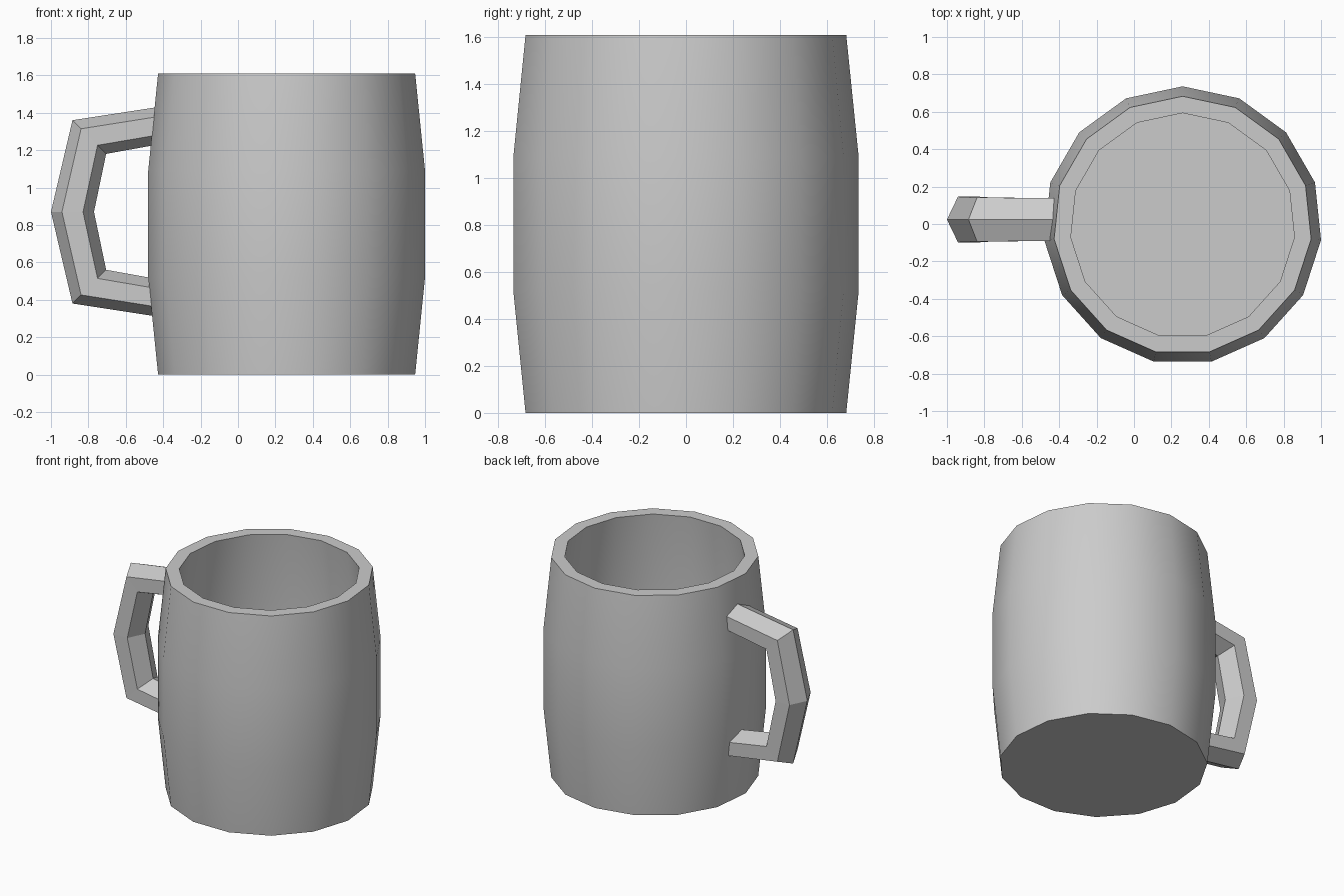
import bpy, bmesh, math

if "Cube" in bpy.data.objects:
    bpy.data.objects.remove(bpy.data.objects["Cube"])

CX, CY, SIDES = 0.26, -0.008, 15


def make_object(name, rings):
    """Bridge a list of equal-length point rings and cap both ends."""
    bm = bmesh.new()
    loops = [[bm.verts.new(p) for p in ring] for ring in rings]
    n = len(loops[0])
    for a, b in zip(loops, loops[1:]):
        for i in range(n):
            j = (i + 1) % n
            bm.faces.new((a[i], a[j], b[j], b[i]))
    bm.faces.new(loops[0][::-1])
    bm.faces.new(loops[-1])
    bmesh.ops.recalc_face_normals(bm, faces=bm.faces)
    mesh = bpy.data.meshes.new(name)
    bm.to_mesh(mesh)
    bm.free()
    obj = bpy.data.objects.new(name, mesh)
    bpy.context.collection.objects.link(obj)
    return obj


def circle(r, z):
    angles = [math.pi / 2 + 2 * math.pi * i / SIDES for i in range(SIDES)]
    return [(CX + r * math.cos(a), CY + r * math.sin(a), z) for a in angles]


# Barrel-shaped cup: outer wall up, over the rim, inner wall down to the floor
profile = [(0.691, 0), (0.744, 0.52), (0.744, 1.09), (0.691, 1.61),
           (0.601, 1.61), (0.652, 1.09), (0.652, 0.52), (0.61, 0.1)]
cup = make_object("cup_body", [circle(r, z) for r, z in profile])
bpy.context.view_layer.objects.active = cup
cup.select_set(True)
bpy.ops.object.shade_smooth_by_angle(angle=math.radians(30))

# Handle: hexagonal section swept along an angular path, mirrored about z = 0.87
# Each station: centre x, centre z, offset to outer ridge (dx, dz), half width
MID_Z = 0.87
upper = [(-0.41, 1.333, 0.0, 0.1, 0.115),
         (-0.795, 1.27, -0.09, 0.09, 0.117),
         (-0.885, MID_Z, -0.115, 0.0, 0.122)]
lower = [(x, 2 * MID_Z - z, dx, -dz, w) for x, z, dx, dz, w in upper[1::-1]]


def hexagon(x, z, dx, dz, w):
    section = [(1, 0), (0.49, 1), (-0.49, 1), (-1, 0), (-0.49, -1), (0.49, -1)]
    return [(x + dx * u, 0.024 + w * v, z + dz * u) for u, v in section]


make_object("handle", [hexagon(*s) for s in upper + lower])
